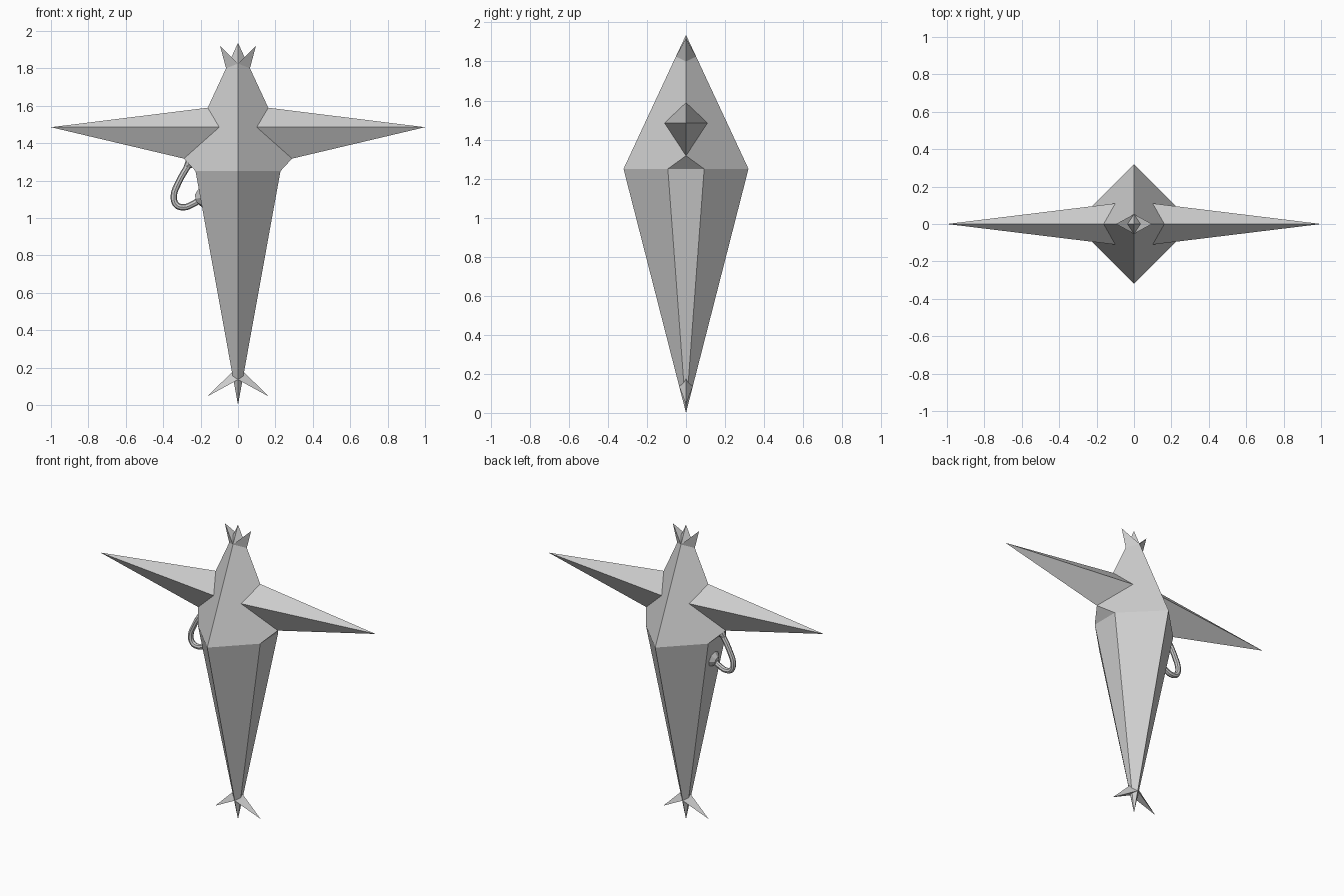
import bpy, bmesh
from mathutils import Vector

if "Cube" in bpy.data.objects:
    bpy.data.objects.remove(bpy.data.objects["Cube"])

grey = bpy.data.materials.new("plain_grey")
grey.diffuse_color = (0.62, 0.62, 0.62, 1)
grey.use_nodes = True
grey.node_tree.nodes["Principled BSDF"].inputs["Base Color"].default_value = grey.diffuse_color

# Corner points of one quarter (x > 0, y < 0); the rest is mirrored
P = {
    "apex": (0, 0, 1.936), "base": (0, 0, 0),
    # widest ring and chamfered side corner
    "front": (0, -0.32, 1.25), "corner": (0.227, -0.093, 1.25),
    "side": (0.227, 0, 1.25), "chamfer": (0.289, 0, 1.317),
    # arm roots on the body, and arm tip
    "arm_top": (0.162, 0, 1.589), "arm_front": (0.1, -0.11, 1.485),
    "arm_tip": (1, 0, 1.485),
    # crown spike
    "crown_front": (0, -0.052, 1.825), "crown_out": (0.064, 0, 1.80),
    "crown_in": (0.035, 0, 1.86), "crown_tip": (0.096, 0, 1.92),
    # foot spike
    "foot_top": (0.032, 0, 0.175), "foot_front": (0, -0.0346, 0.135),
    "foot_edge": (0.0284, -0.0114, 0.155), "foot_tip": (0.165, 0, 0.045),
    "foot_low": (0.0223, -0.0091, 0.1227), "foot_mid": (0.0223, 0, 0.1227),
}
FACES = [
    # upper body
    "apex crown_front crown_in",
    "crown_front front corner chamfer arm_front arm_top crown_out",
    "chamfer corner side",
    # lower body
    "front foot_front foot_edge corner",
    "corner foot_edge foot_top side",
    "foot_front base foot_low", "foot_low base foot_mid",
    # arm
    "arm_top arm_front arm_tip", "arm_front chamfer arm_tip",
    # crown spike
    "crown_front crown_out crown_tip", "crown_in crown_front crown_tip",
    # foot spike
    "foot_edge foot_front foot_tip foot_top",
    "foot_front foot_low foot_mid foot_tip",
]


def add_object(name, bm):
    mesh = bpy.data.meshes.new(name)
    bm.to_mesh(mesh)
    bm.free()
    obj = bpy.data.objects.new(name, mesh)
    bpy.context.collection.objects.link(obj)
    mesh.materials.append(grey)
    return obj


# Faceted body with arms, crown and feet
bm = bmesh.new()
v = {name: bm.verts.new(co) for name, co in P.items()}
faces = [bm.faces.new([v[n] for n in f.split()]) for f in FACES]
bmesh.ops.recalc_face_normals(bm, faces=faces)
bm.normal_update()
if faces[3].normal.y > 0:
    bmesh.ops.reverse_faces(bm, faces=faces)
body = add_object("spiked_body", bm)
mirror = body.modifiers.new("mirror", 'MIRROR')
mirror.use_axis = (True, True, False)
mirror.merge_threshold = 0.0005

# Curved tube handle on the left side
path = [(-0.262, 1.285), (-0.285, 1.25), (-0.32, 1.185), (-0.343, 1.12),
        (-0.33, 1.07), (-0.29, 1.057), (-0.245, 1.072), (-0.2, 1.1)]
curve = bpy.data.curves.new("tube_handle", 'CURVE')
curve.dimensions = '3D'
curve.bevel_depth = 0.017
curve.bevel_resolution = 2
curve.resolution_u = 4
curve.use_fill_caps = True
spline = curve.splines.new('BEZIER')
spline.bezier_points.add(len(path) - 1)
for bp, (x, z) in zip(spline.bezier_points, path):
    bp.co = (x, 0, z)
    bp.handle_left_type = bp.handle_right_type = 'AUTO'
handle = bpy.data.objects.new("tube_handle", curve)
bpy.context.collection.objects.link(handle)
curve.materials.append(grey)
bpy.context.view_layer.objects.active = handle
handle.select_set(True)
bpy.ops.object.convert(target='MESH')
bpy.ops.object.shade_smooth_by_angle()


# Flared mounts where the tube meets the body
def mount(name, centre, direction, radius):
    bm = bmesh.new()
    bmesh.ops.create_cone(bm, cap_ends=True, segments=8, radius1=radius,
                          radius2=radius * 0.4, depth=0.03)
    obj = add_object(name, bm)
    obj.location = centre
    obj.rotation_euler = Vector(direction).to_track_quat('Z', 'Y').to_euler()


mount("upper_mount", (-0.27, 0, 1.28), (-0.73, 0, -0.68), 0.028)
mount("lower_mount", (-0.212, 0, 1.105), (-0.98, 0, -0.18), 0.055)
